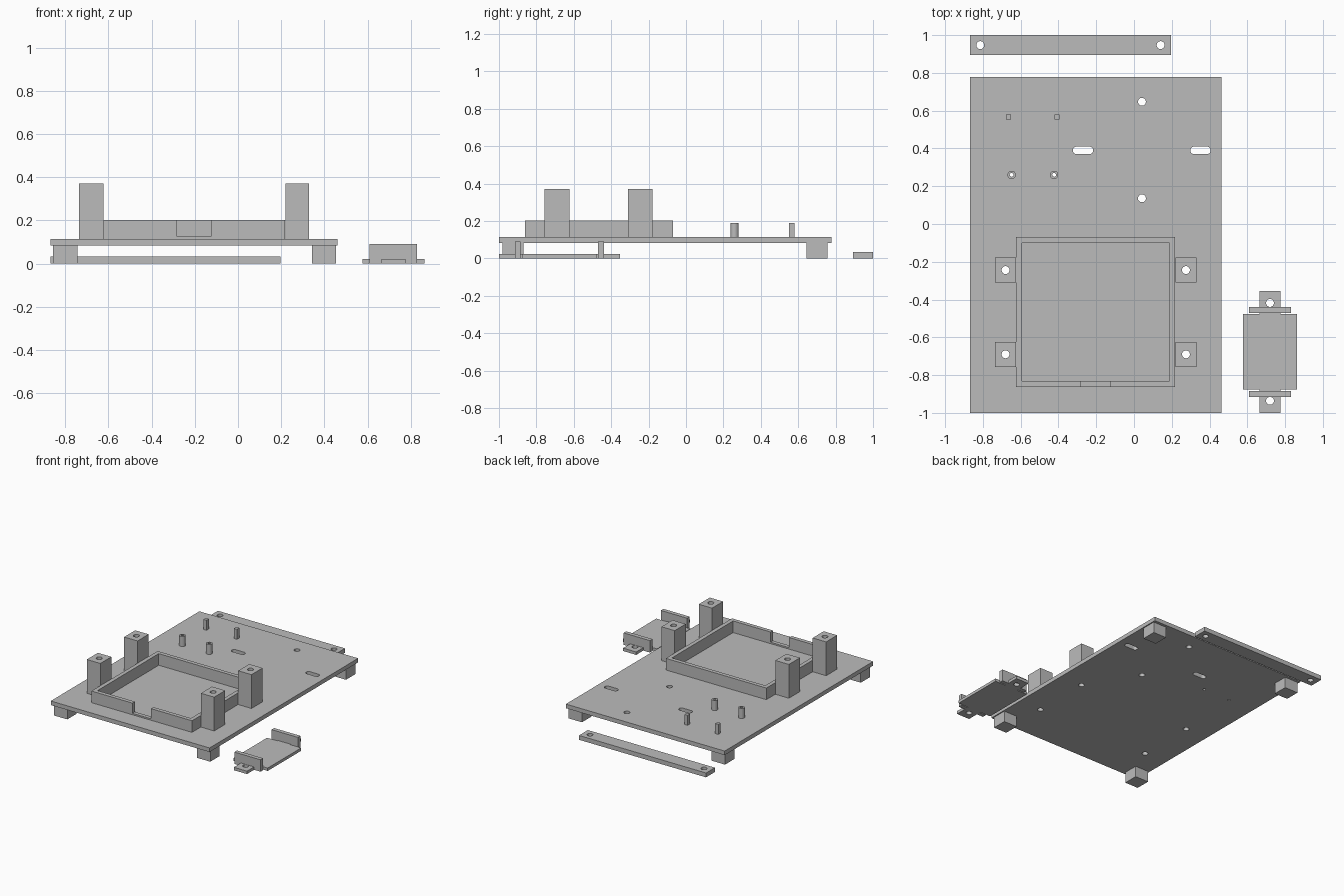
import bpy, bmesh, math

cube = bpy.data.objects.get("Cube")
if cube:
    bpy.data.objects.remove(cube, do_unlink=True)

grey = bpy.data.materials.new("plain grey")
grey.use_nodes = True
grey.diffuse_color = (0.5, 0.5, 0.5, 1)
grey.node_tree.nodes["Principled BSDF"].inputs["Base Color"].default_value = grey.diffuse_color


def rect(x0, x1, y0, y1):
    return [(x0, y0), (x1, y0), (x1, y1), (x0, y1)]


def slot(cx, cy, r, straight=0.0, n=24):
    """Circle, or a rounded slot when straight is above zero."""
    pts = []
    for i in range(n):
        a = 2 * math.pi * (i + 0.5) / n
        side = straight / 2 if math.cos(a) > 0 else -straight / 2
        pts.append((cx + side + r * math.cos(a), cy + r * math.sin(a)))
    return pts


def slab(name, outline, z0, z1, holes=()):
    """Fill an outline with holes and raise it from z0 to z1."""
    bm = bmesh.new()
    for loop in [outline, *holes]:
        vs = [bm.verts.new((x, y, z0)) for x, y in loop]
        for a, b in zip(vs, vs[1:] + vs[:1]):
            bm.edges.new((a, b))
    bmesh.ops.triangle_fill(bm, edges=bm.edges[:], use_beauty=True, normal=(0, 0, 1))
    top = bmesh.ops.extrude_face_region(bm, geom=bm.faces[:])["geom"]
    bmesh.ops.translate(bm, vec=(0, 0, z1 - z0),
                        verts=[v for v in top if isinstance(v, bmesh.types.BMVert)])
    bmesh.ops.recalc_face_normals(bm, faces=bm.faces[:])
    mesh = bpy.data.meshes.new(name)
    bm.to_mesh(mesh)
    bm.free()
    mesh.materials.append(grey)
    obj = bpy.data.objects.new(name, mesh)
    bpy.context.collection.objects.link(obj)
    return obj


BOTTOM, TOP, HOLE = 0.083, 0.114, 0.021
post_rows = (-0.69, -0.244)
post_cols = {"right": (-0.737, -0.624), "left": (0.219, 0.33)}
post_holes = {"right": -0.68, "left": 0.275}
standoffs = [(-0.648, 0.26), (-0.423, 0.26)]

# Base plate with screw holes and slots
plate_holes = [slot(x, y, HOLE) for x in post_holes.values() for y in post_rows]
plate_holes += [slot(0.042, y, HOLE) for y in (0.136, 0.647)]
plate_holes += [slot(x, 0.39, 0.02, 0.068) for x in (-0.27, 0.352)]
plate_holes += [slot(x, y, 0.01) for x, y in standoffs]
slab("base_plate", rect(-0.868, 0.462, -1, 0.777), BOTTOM, TOP, plate_holes)

# Feet under the corners
for side, x in (("right", -0.8), ("left", 0.398)):
    for end, y in (("front", -0.924), ("back", 0.7)):
        slab(f"foot_{end}_{side}", rect(x - 0.056, x + 0.056, y - 0.056, y + 0.056), 0, BOTTOM)

# Tray wall: a low closed ring, then an upper ring open at the front notch
x0, x1, y0, y1 = -0.624, 0.218, -0.862, -0.07
t, n0, n1, sill = 0.03, -0.282, -0.125, 0.125
slab("tray_wall_base", rect(x0, x1, y0, y1), TOP, sill,
     [rect(x0 + t, x1 - t, y0 + t, y1 - t)])
slab("tray_wall", [(n0, y0), (n0, y0 + t), (x0 + t, y0 + t), (x0 + t, y1 - t),
                   (x1 - t, y1 - t), (x1 - t, y0 + t), (n1, y0 + t), (n1, y0),
                   (x1, y0), (x1, y1), (x0, y1), (x0, y0)], sill, 0.202)

# Drilled posts beside the tray
for side, (a, b) in post_cols.items():
    for end, y in zip(("front", "back"), post_rows):
        slab(f"post_{end}_{side}", rect(a, b, y - 0.066, y + 0.066), TOP, 0.37,
             [slot(post_holes[side], y, HOLE)])

# Round standoffs and square pegs
for i, (x, y) in enumerate(standoffs):
    slab(f"standoff_{i}", slot(x, y, 0.022), TOP, 0.19, [slot(x, y, 0.01)])
for i, x in enumerate((-0.664, -0.408)):
    slab(f"peg_{i}", rect(x - 0.013, x + 0.013, 0.552, 0.581), TOP, 0.19)

# Loose strip behind the plate
slab("strip", rect(-0.868, 0.196, 0.894, 1), 0, 0.033,
     [slot(x, 0.947, HOLE) for x in (-0.814, 0.141)])

# Loose bracket: floor, end walls and drilled tabs
cx, cy = 0.72, -0.677
slab("bracket_floor", rect(cx - 0.143, cx + 0.143, cy - 0.2, cy + 0.2), 0, 0.022)
for end, s in (("front", -1), ("back", 1)):
    y_in, y_out = sorted((cy + s * 0.207, cy + s * 0.238))
    slab(f"bracket_wall_{end}", rect(cx - 0.11, cx + 0.11, y_in, y_out), 0, 0.09)
    y_in, y_out = sorted((cy + s * 0.2, cy + s * 0.323))
    slab(f"bracket_tab_{end}", rect(cx - 0.055, cx + 0.055, y_in, y_out), 0, 0.022,
         [slot(cx, cy + s * 0.259, HOLE)])
